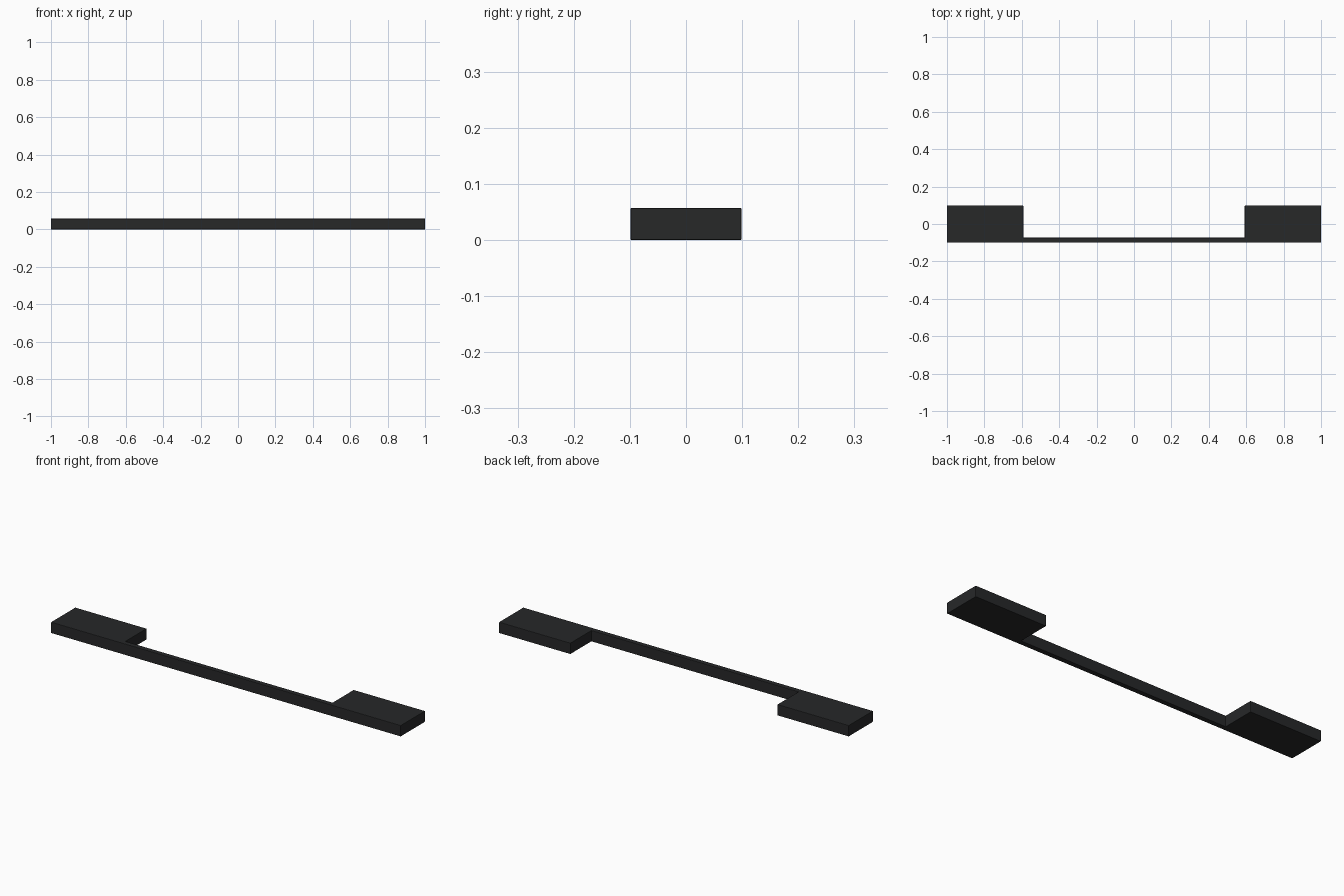
import bpy
import bmesh

if "Cube" in bpy.data.objects:
    bpy.data.objects.remove(bpy.data.objects["Cube"])

HEIGHT = 0.057      # overall thickness in z
HALF_D = 0.099      # half depth in y
INNER_X = 0.592     # inner edge of each end block
BAR_BACK = -0.073   # back face of the thin front bar

mat = bpy.data.materials.new("dark_plastic")
mat.diffuse_color = (0.02, 0.021, 0.022, 1.0)
mat.use_nodes = True
mat.node_tree.nodes["Principled BSDF"].inputs["Base Color"].default_value = mat.diffuse_color

# U-shaped outline: wide end blocks joined by a thin bar along the front
half = [(1.0, -HALF_D), (1.0, HALF_D), (INNER_X, HALF_D), (INNER_X, BAR_BACK)]
outline = half + [(-x, y) for x, y in reversed(half)]

bm = bmesh.new()
base = bm.faces.new([bm.verts.new((x, y, 0.0)) for x, y in outline])
ext = bmesh.ops.extrude_face_region(bm, geom=[base])
top = [v for v in ext["geom"] if isinstance(v, bmesh.types.BMVert)]
bmesh.ops.translate(bm, verts=top, vec=(0, 0, HEIGHT))
bmesh.ops.recalc_face_normals(bm, faces=bm.faces[:])
mesh = bpy.data.meshes.new("handle_bracket")
bm.to_mesh(mesh)
bm.free()

bracket = bpy.data.objects.new("handle_bracket", mesh)
bpy.context.collection.objects.link(bracket)
mesh.materials.append(mat)

# Tiny softened edges
bevel = bracket.modifiers.new("soft_edges", "BEVEL")
bevel.width = 0.002
bevel.segments = 2
bevel.limit_method = "ANGLE"
